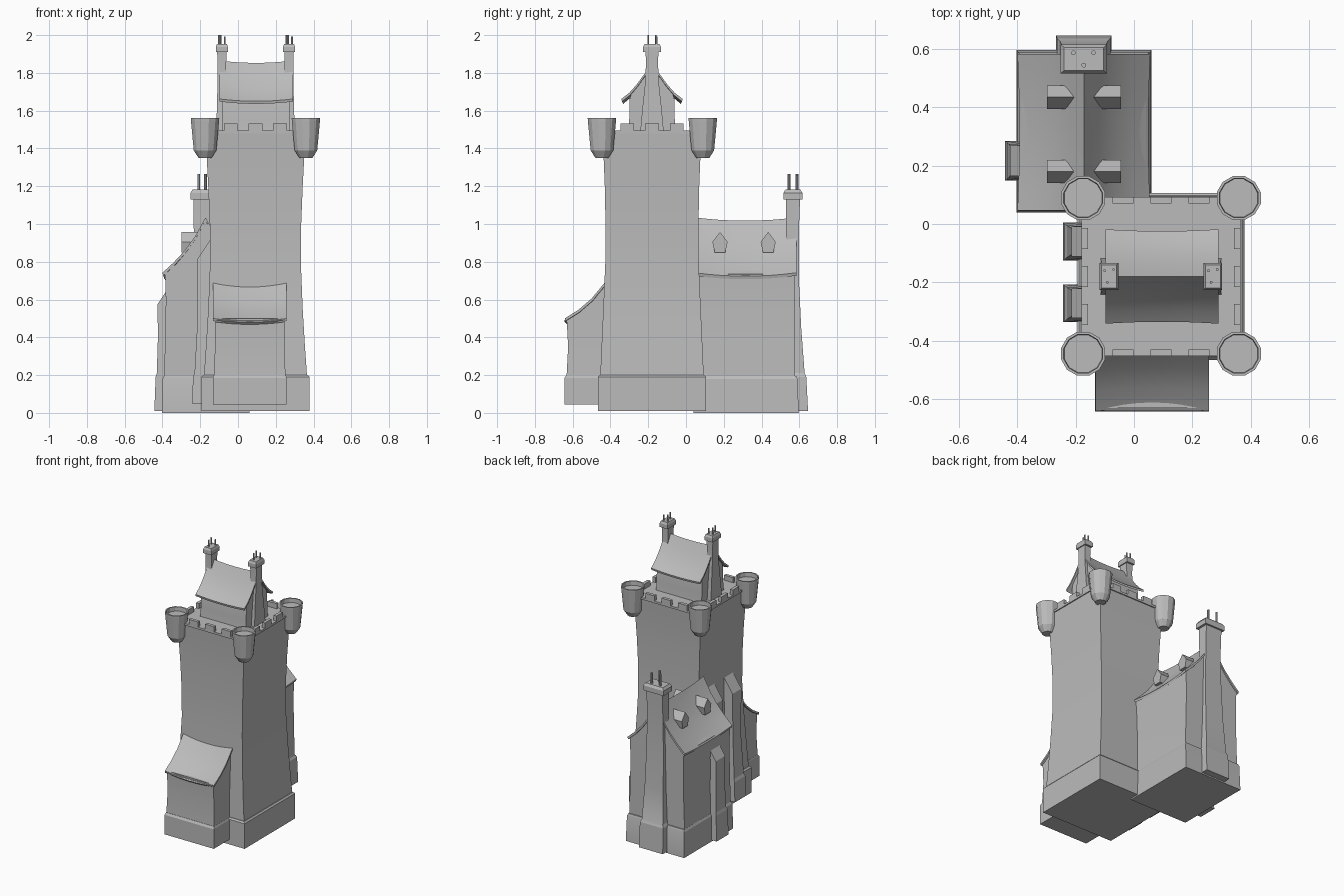
import bpy, bmesh, math
from mathutils import Vector

cube = bpy.data.objects.get("Cube")
if cube:
    bpy.data.objects.remove(cube)

stone = bpy.data.materials.new("grey_stone")
stone.use_nodes = True
stone.diffuse_color = (0.5, 0.5, 0.5, 1)
stone.node_tree.nodes["Principled BSDF"].inputs["Base Color"].default_value = (0.5, 0.5, 0.5, 1)


def finish(name, bm, smooth=False):
    bmesh.ops.recalc_face_normals(bm, faces=bm.faces)
    mesh = bpy.data.meshes.new(name)
    bm.to_mesh(mesh)
    bm.free()
    obj = bpy.data.objects.new(name, mesh)
    bpy.context.collection.objects.link(obj)
    mesh.materials.append(stone)
    if smooth:
        bpy.ops.object.select_all(action='DESELECT')
        obj.select_set(True)
        bpy.context.view_layer.objects.active = obj
        bpy.ops.object.shade_smooth_by_angle(angle=math.radians(20))
    return obj


def skin(name, rings, smooth=False):
    """Closed solid through rings holding equal numbers of points."""
    bm = bmesh.new()
    loops = [[bm.verts.new(p) for p in ring] for ring in rings]
    n = len(loops[0])
    for a, b in zip(loops, loops[1:]):
        for i in range(n):
            j = (i + 1) % n
            bm.faces.new((a[i], a[j], b[j], b[i]))
    bm.faces.new(loops[0])
    bm.faces.new(loops[-1])
    return finish(name, bm, smooth)


def stack(name, levels, smooth=True):
    """Rectangular tower through levels (z, x0, x1, y0, y1)."""
    return skin(name, [[(x0, y0, z), (x1, y0, z), (x1, y1, z), (x0, y1, z)]
                       for z, x0, x1, y0, y1 in levels], smooth)


def centred(name, cx, cy, levels):
    """Rectangular tower through levels (z, half width, half depth)."""
    return stack(name, [(z, cx - w, cx + w, cy - d, cy + d) for z, w, d in levels])


def box(name, x0, x1, y0, y1, z0, z1):
    return stack(name, [(z0, x0, x1, y0, y1), (z1, x0, x1, y0, y1)], False)


def turned(name, cx, cy, profile, sides):
    """Faceted round solid through (radius, z) points."""
    turn = [2 * math.pi * (i + 0.5) / sides for i in range(sides)]
    return skin(name, [[(cx + r * math.cos(a), cy + r * math.sin(a), z) for a in turn]
                       for r, z in profile])


def sagged(name, start, end, section, place, sag, pinch=0.0, steps=8):
    """Sweep a section whose height dips midway; place maps (along, across, z)."""
    rings = []
    for i in range(steps + 1):
        t = i / steps
        dip = 1 - (2 * t - 1) ** 2
        along = start + (end - start) * t
        rings.append([place(along, u * (1 - pinch * dip), z - sag * dip) for u, z in section])
    return skin(name, rings, True)


def roof_section(slope, thick):
    """Thin mirrored roof section from (across, z) points running eave to ridge."""
    top = slope + [(-u, z) for u, z in reversed(slope[:-1])]
    return top + [(u * 0.98, z - thick) for u, z in reversed(top)]


def gable_section(wall, slope):
    half = wall + [(u * 0.93, z - 0.01) for u, z in slope]
    return half + [(-u, z) for u, z in reversed(half[:-1])]


def chimney_pots(name, spots, z0, z1, r):
    for i, (x, y) in enumerate(spots):
        turned(f"{name}_{i + 1}", x, y, [(r, z0), (r, z1 - 0.008 * (i % 2))], 8)


# Main tower
TX, TY = 0.0925, -0.18
centred("tower_plinth", TX, TY, [(0.01, 0.287, 0.287), (0.19, 0.287, 0.287), (0.2, 0.278, 0.278)])
centred("tower_shaft", TX, TY,
        [(0.15, 0.276, 0.276), (0.35, 0.262, 0.267), (0.55, 0.25, 0.258), (0.8, 0.24, 0.247),
         (1.0, 0.242, 0.246), (1.2, 0.25, 0.25), (1.35, 0.258, 0.256), (1.485, 0.266, 0.266)])
centred("tower_deck", TX, TY, [(1.48, 0.273, 0.273), (1.495, 0.273, 0.273)])

# Battlements on the four edges
for k in (-1, 0, 1):
    for side in (-1, 1):
        off, edge = k * 0.13, side * 0.262
        for label, mx, my, w, d in (("front_back", off, edge, 0.036, 0.011),
                                    ("side", edge, off, 0.011, 0.036)):
            x, y = TX + mx, TY + my
            box(f"merlon_{label}", x - w, x + w, y - d, y + d, 1.49, 1.532)

# Corner turrets with recessed tops
for sx in (-1, 1):
    for sy in (-1, 1):
        turned("corner_turret", TX + sx * 0.267, TY + 0.002 + sy * 0.267,
               [(0.036, 1.35), (0.062, 1.39), (0.077, 1.545), (0.078, 1.56),
                (0.069, 1.56), (0.067, 1.53)], 12)

# House on top of the tower
along_x = lambda a, u, z: (a, TY + u, z)
cap_slope = [(0.162, 1.662), (0.12, 1.695), (0.08, 1.74), (0.04, 1.795), (0.0, 1.865)]
cap_wall = [(0.128, 1.49), (0.12, 1.56), (0.118, 1.66)]
sagged("top_house_walls", -0.085, 0.275, gable_section(cap_wall, cap_slope[1:]), along_x, 0.008)
sagged("top_house_roof", -0.098, 0.29, roof_section(cap_slope, 0.014), along_x, 0.012, 0.04)
for side in (-1, 1):
    cx = TX + side * 0.178
    centred("top_chimney", cx, TY, [(1.49, 0.03, 0.062), (1.62, 0.026, 0.05), (1.75, 0.023, 0.036),
                                    (1.85, 0.023, 0.032), (1.92, 0.025, 0.034)])
    centred("top_chimney_cap", cx, TY, [(1.91, 0.032, 0.047), (1.938, 0.032, 0.047), (1.953, 0.026, 0.04)])
    chimney_pots("top_pot", [(cx - 0.015, TY + 0.02), (cx + 0.015, TY + 0.024), (cx - 0.006, TY - 0.02)],
                 1.94, 2.0, 0.005)

# Front lean-to
stack("porch_plinth", [(0.045, -0.133, 0.258, -0.643, -0.3), (0.185, -0.133, 0.258, -0.643, -0.3),
                       (0.2, -0.128, 0.252, -0.634, -0.3)])
stack("porch_walls", [(0.18, -0.127, 0.252, -0.633, -0.3), (0.35, -0.122, 0.246, -0.624, -0.3),
                      (0.5, -0.122, 0.246, -0.632, -0.3)])
lean = [(-0.642, 0.5), (-0.57, 0.545), (-0.5, 0.605), (-0.43, 0.69)]
porch_place = lambda a, u, z: (a, u, z)
sagged("porch_gable", -0.122, 0.246, [(u, z - 0.008) for u, z in lean] + [(-0.3, 0.69), (-0.3, 0.48), (-0.63, 0.48)],
       porch_place, 0.012)
sagged("porch_roof", -0.132, 0.258, lean + [(u + 0.003, z - 0.014) for u, z in reversed(lean)],
       porch_place, 0.014, 0.012)

# Rear house
HX = -0.172
along_y = lambda a, u, z: (HX + u, a, z)
house_slope = [(0.228, 0.742), (0.17, 0.795), (0.11, 0.86), (0.055, 0.935), (0.0, 1.035)]
house_wall = [(0.22, 0.18), (0.213, 0.4), (0.21, 0.6), (0.214, 0.74)]
stack("house_plinth", [(0.0, -0.403, 0.06, 0.04, 0.597), (0.18, -0.399, 0.056, 0.045, 0.59),
                       (0.195, -0.392, 0.048, 0.05, 0.584)])
sagged("house_walls", 0.052, 0.576, gable_section(house_wall, house_slope[1:]), along_y, 0.006)
sagged("house_roof", 0.046, 0.584, roof_section(house_slope, 0.016), along_y, 0.018, 0.03)

# Dormers on both slopes
for side in (-1, 1):
    for y in (0.18, 0.435):
        outline = [(-0.028, 0.85), (0.028, 0.85), (0.04, 0.905), (0.0, 0.958), (-0.04, 0.905)]
        skin("dormer", [[(HX + side * a, y + u, z) for u, z in outline] for a in (0.127, 0.02)])

# Rear chimney
stack("rear_chimney", [(0.01, -0.267, -0.077, 0.5, 0.646), (0.19, -0.264, -0.08, 0.5, 0.637),
                       (0.21, -0.255, -0.089, 0.5, 0.628), (0.45, -0.245, -0.099, 0.51, 0.61),
                       (0.7, -0.24, -0.104, 0.52, 0.598), (0.95, -0.234, -0.11, 0.53, 0.597),
                       (1.14, -0.236, -0.108, 0.528, 0.604)])
centred("rear_chimney_cap", HX, 0.566, [(1.13, 0.08, 0.05), (1.165, 0.08, 0.05), (1.182, 0.068, 0.04)])
chimney_pots("rear_pot", [(HX - 0.036, 0.587), (HX + 0.033, 0.587), (HX, 0.545)], 1.17, 1.265, 0.008)


def buttress(name, y, half, outline):
    """Sloped-top support from an (x, z, extra half width) outline, with a stepped foot."""
    skin(name, [[(x, y + s * (half + e), z) for x, z, e in outline] for s in (-1, 1)])


# Wall supports on the left-hand walls of house and tower
buttress("house_buttress", 0.217, 0.05,
         [(-0.35, 0.01, 0.018), (-0.443, 0.01, 0.018), (-0.436, 0.19, 0.015), (-0.43, 0.21, 0.008),
          (-0.424, 0.4, 0), (-0.426, 0.575, 0.003), (-0.38, 0.645, 0.003), (-0.35, 0.645, 0.003)])
for y in (-0.06, -0.272):
    buttress("tower_buttress", y, 0.045,
             [(-0.1, 0.05, 0.02), (-0.243, 0.05, 0.02), (-0.238, 0.19, 0.017), (-0.23, 0.21, 0.01),
              (-0.214, 0.5, 0), (-0.214, 0.815, 0.006), (-0.145, 0.92, 0.006), (-0.1, 0.92, 0.006)])
